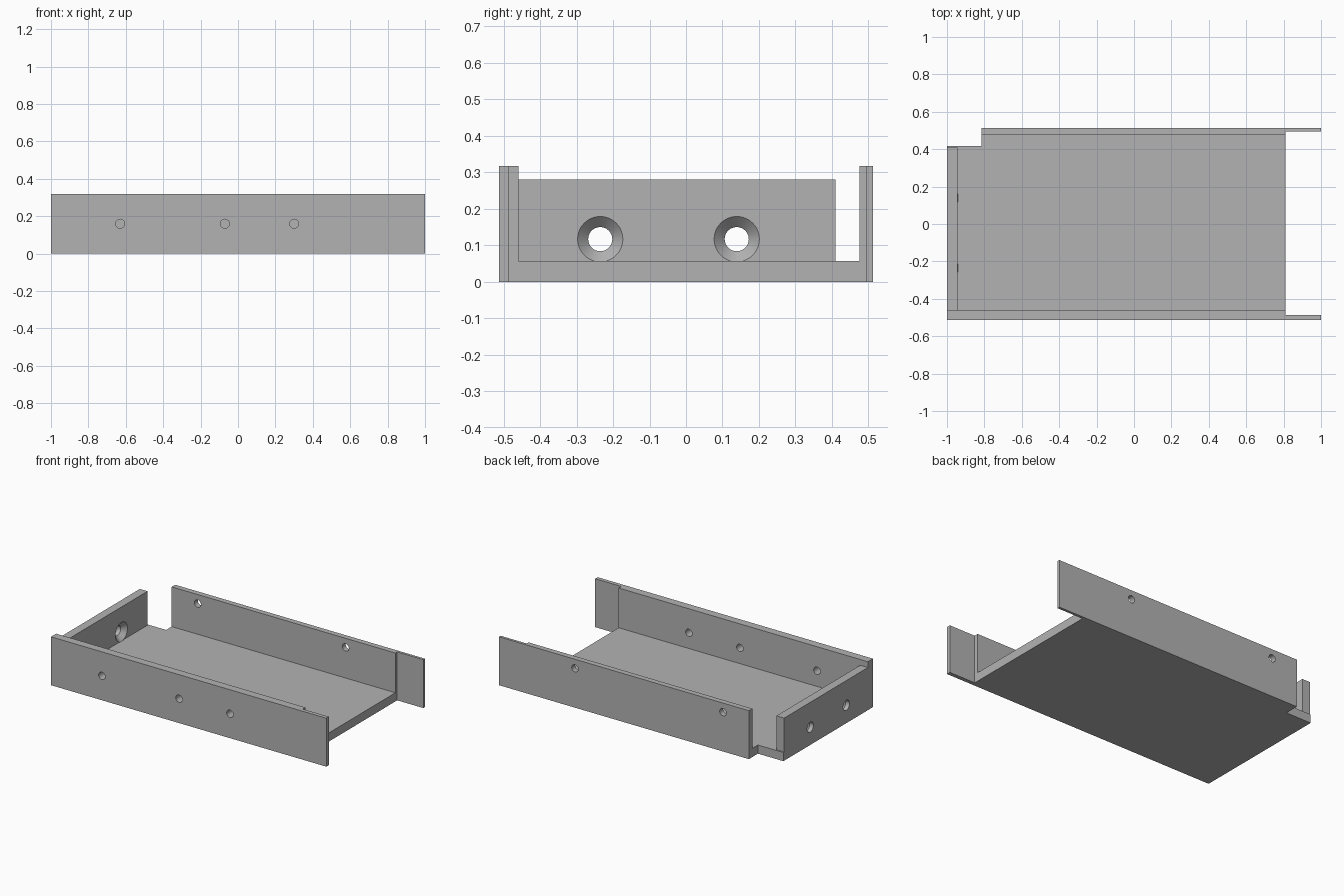
import bpy
import bmesh
import math
from mathutils import Matrix, Vector

cube = bpy.data.objects.get("Cube")
if cube:
    bpy.data.objects.remove(cube, do_unlink=True)

grey = bpy.data.materials.new("plain grey")
grey.use_nodes = True
colour = (0.45, 0.45, 0.45, 1)
grey.diffuse_color = colour
grey.node_tree.nodes["Principled BSDF"].inputs["Base Color"].default_value = colour

# Main dimensions
LEFT, RIGHT, TAB_END = -1.0, 0.81, 1.0
FRONT, BACK = -0.512, 0.512
FRONT_IN, BACK_IN = -0.459, 0.476
FLOOR_TOP, END_TOP, WALL_TOP = 0.057, 0.28, 0.318
NOTCH_X, NOTCH_Y = -0.815, 0.418
END_IN = -0.944


def to_object(name, bm):
    bmesh.ops.recalc_face_normals(bm, faces=bm.faces)
    mesh = bpy.data.meshes.new(name)
    bm.to_mesh(mesh)
    bm.free()
    mesh.materials.append(grey)
    obj = bpy.data.objects.new(name, mesh)
    bpy.context.collection.objects.link(obj)
    return obj


def slab(name, outline, height):
    """Extrude a plan outline upward from the ground."""
    bm = bmesh.new()
    face = bm.faces.new([bm.verts.new((x, y, 0)) for x, y in outline])
    ext = bmesh.ops.extrude_face_region(bm, geom=[face])
    top = [v for v in ext["geom"] if isinstance(v, bmesh.types.BMVert)]
    bmesh.ops.translate(bm, verts=top, vec=(0, 0, height))
    return to_object(name, bm)


def drill(start, end, r1, r2):
    """Tapered or straight round cutter between two points."""
    start, end = Vector(start), Vector(end)
    axis = end - start
    turn = axis.to_track_quat('Z', 'Y').to_matrix().to_4x4()
    bm = bmesh.new()
    bmesh.ops.create_cone(bm, cap_ends=True, segments=48, radius1=r1, radius2=r2,
                          depth=axis.length,
                          matrix=Matrix.Translation((start + end) / 2) @ turn)
    cutter = to_object("hole_cutter", bm)
    cutter.hide_render = True
    return cutter


def combine(target, other, operation):
    mod = target.modifiers.new(operation.title(), 'BOOLEAN')
    mod.operation = operation
    mod.solver = 'EXACT'
    mod.object = other
    bpy.context.view_layer.update()
    bpy.context.view_layer.objects.active = target
    bpy.ops.object.modifier_apply(modifier=mod.name)
    bpy.data.objects.remove(other, do_unlink=True)


# Floor with a notched back corner
tray = slab("tray_body", [(LEFT, FRONT), (RIGHT, FRONT), (RIGHT, BACK),
                          (NOTCH_X, BACK), (NOTCH_X, NOTCH_Y), (LEFT, NOTCH_Y)], FLOOR_TOP)

# Long side walls, each ending in a thinner tab
front_wall = slab("front_wall", [(LEFT, FRONT), (TAB_END, FRONT), (TAB_END, -0.486),
                                 (RIGHT, -0.486), (RIGHT, FRONT_IN), (LEFT, FRONT_IN)], WALL_TOP)
back_wall = slab("back_wall", [(NOTCH_X, BACK), (TAB_END, BACK), (TAB_END, 0.495),
                               (RIGHT, 0.495), (RIGHT, BACK_IN), (NOTCH_X, BACK_IN)], WALL_TOP)

# Lower wall closing one end
end_wall = slab("end_wall", [(LEFT, FRONT), (END_IN, FRONT), (END_IN, 0.41), (LEFT, 0.41)], END_TOP)

for wall in (front_wall, back_wall, end_wall):
    combine(tray, wall, 'UNION')

# Screw holes through the side walls
for x in (-0.63, -0.07, 0.30):
    combine(tray, drill((x, FRONT - 0.1, 0.16), (x, FRONT_IN + 0.1, 0.16), 0.024, 0.024), 'DIFFERENCE')
for x in (-0.627, 0.448):
    combine(tray, drill((x, BACK_IN - 0.1, 0.258), (x, BACK + 0.1, 0.258), 0.024, 0.024), 'DIFFERENCE')

# Countersunk holes through the end wall
for y in (-0.235, 0.139):
    z = 0.117
    combine(tray, drill((LEFT - 0.1, y, z), (END_IN, y, z), 0.033, 0.033), 'DIFFERENCE')
    combine(tray, drill((-0.973, y, z), (-0.94, y, z), 0.033, 0.066), 'DIFFERENCE')

# Merge flat regions and shade the hole walls smoothly
bm = bmesh.new()
bm.from_mesh(tray.data)
bmesh.ops.remove_doubles(bm, verts=bm.verts, dist=0.00001)
bmesh.ops.dissolve_limit(bm, angle_limit=math.radians(0.5), verts=bm.verts, edges=bm.edges)
bm.to_mesh(tray.data)
bm.free()
bpy.context.view_layer.update()
bpy.ops.object.select_all(action='DESELECT')
tray.select_set(True)
bpy.context.view_layer.objects.active = tray
bpy.ops.object.shade_smooth_by_angle(angle=math.radians(30))
